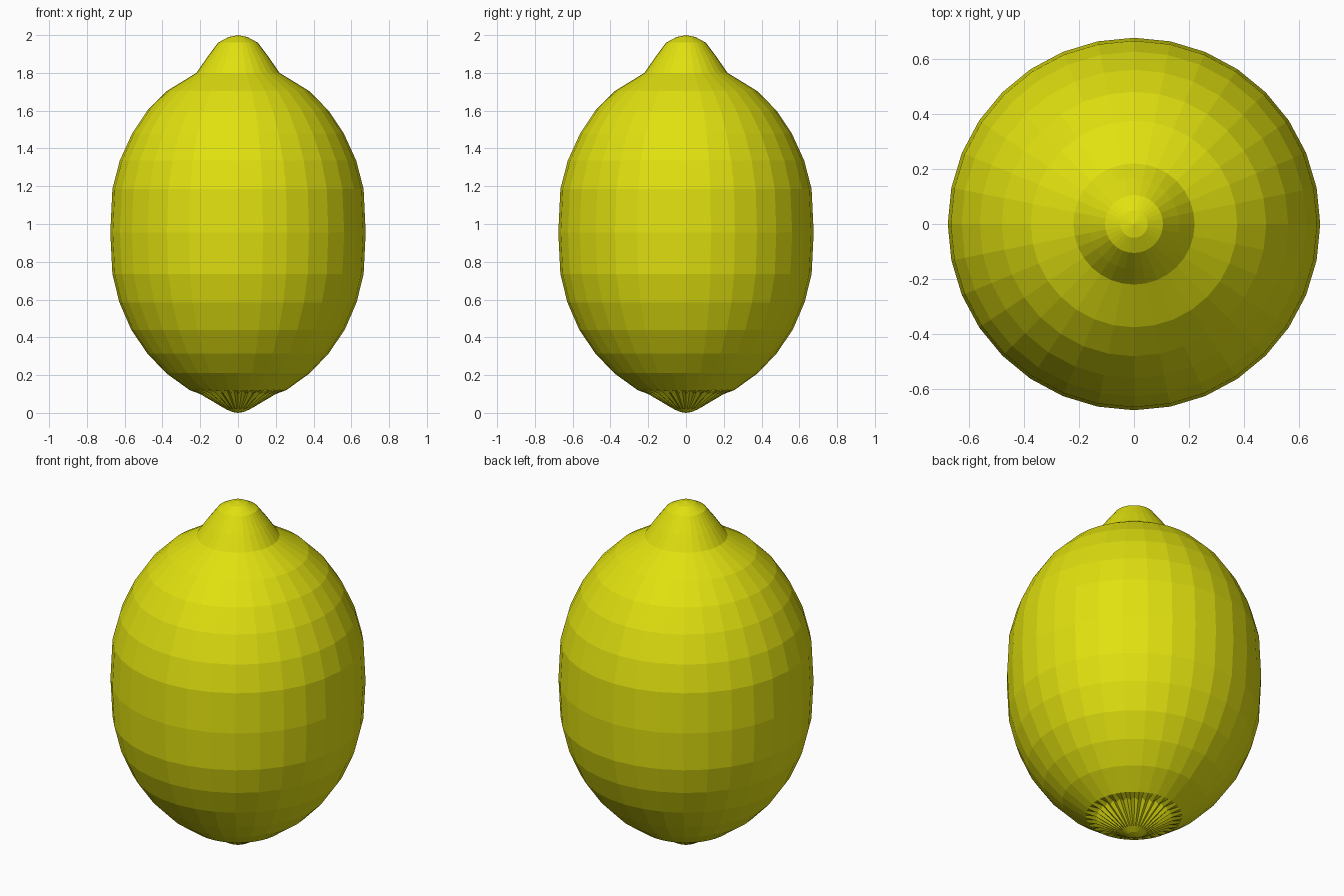
import bpy, bmesh, math

if "Cube" in bpy.data.objects:
    bpy.data.objects.remove(bpy.data.objects["Cube"])

yellow = bpy.data.materials.new("lemon yellow")
yellow.diffuse_color = (0.75, 0.75, 0.005, 1)
yellow.use_nodes = True
yellow.node_tree.nodes["Principled BSDF"].inputs["Base Color"].default_value = yellow.diffuse_color


def lathe(name, rings, sides, bottom=None, top=None):
    """Spin rings of (radius, z) or (radius, z, tooth height) around z; tips close the ends."""
    bm = bmesh.new()
    loops = []
    for r, z, *tooth in rings:
        loop = []
        for i in range(sides):
            a = math.tau * i / sides
            dz = tooth[0] * (i % 2) if tooth else 0
            loop.append(bm.verts.new((r * math.cos(a), r * math.sin(a), z + dz)))
        loops.append(loop)
    for lo, hi in zip(loops, loops[1:]):
        for i in range(sides):
            j = (i + 1) % sides
            bm.faces.new((lo[i], lo[j], hi[j], hi[i]))
    for z, loop in ((bottom, loops[0]), (top, loops[-1])):
        if z is not None:
            tip = bm.verts.new((0, 0, z))
            for i in range(sides):
                bm.faces.new((loop[i], loop[(i + 1) % sides], tip))
    bmesh.ops.recalc_face_normals(bm, faces=bm.faces)
    mesh = bpy.data.meshes.new(name)
    bm.to_mesh(mesh)
    bm.free()
    mesh.materials.append(yellow)
    obj = bpy.data.objects.new(name, mesh)
    bpy.context.collection.objects.link(obj)
    return obj


# Fruit body with the pointed nipple on top
lathe("lemon_body", [
    (0.255, 0.12), (0.38, 0.21), (0.48, 0.315), (0.565, 0.44), (0.628, 0.585),
    (0.665, 0.735), (0.676, 0.955), (0.665, 1.185), (0.626, 1.335),
    (0.56, 1.48), (0.48, 1.60), (0.375, 1.705), (0.22, 1.80),
    (0.165, 1.88), (0.105, 1.96), (0.05, 1.99)], 32, top=2.0)

# Stem end: shallow cone with a finely puckered rim
lathe("stem_end", [
    (0.03, 0.005), (0.065, 0.02), (0.20, 0.10, 0.018), (0.255, 0.12)], 64, bottom=0.0)
